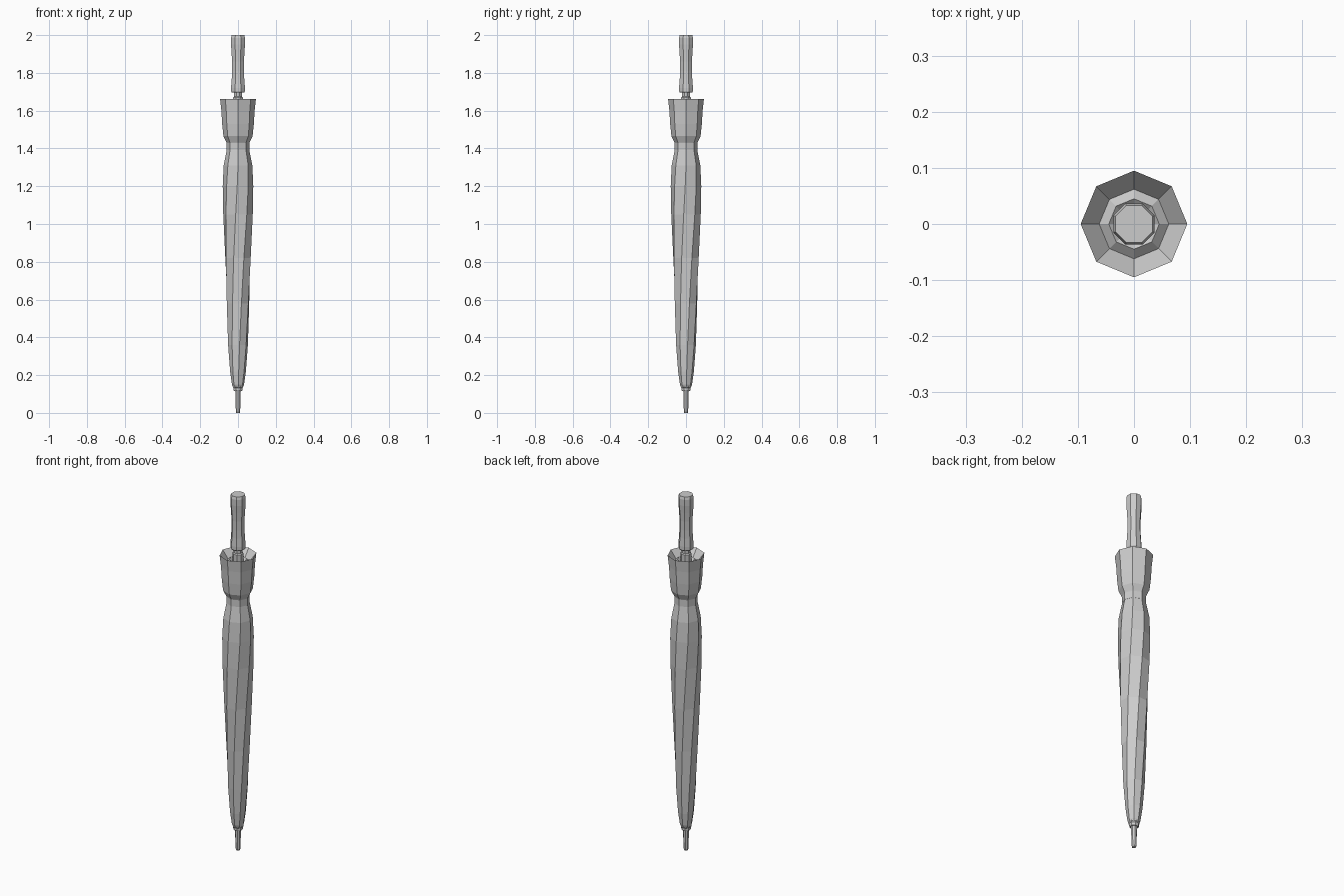
import bpy, bmesh, math


def lathe(name, profile, turn=0.0, cap=True, sides=8):
    """Skin eight-sided rings; each profile point is (radius, z[, twist degrees])."""
    bm = bmesh.new()
    rings = []
    for r, z, *tw in profile:
        a0 = math.radians(turn + (tw[0] if tw else 0))
        rings.append([bm.verts.new((r * math.cos(a0 + math.tau * i / sides),
                                    r * math.sin(a0 + math.tau * i / sides), z))
                      for i in range(sides)])
    for a, b in zip(rings, rings[1:]):
        for i in range(sides):
            j = (i + 1) % sides
            bm.faces.new((a[i], a[j], b[j], b[i]))
    if cap:
        bm.faces.new(rings[0][::-1])
        bm.faces.new(rings[-1])
    bmesh.ops.recalc_face_normals(bm, faces=bm.faces[:])
    me = bpy.data.meshes.new(name)
    bm.to_mesh(me)
    bm.free()
    ob = bpy.data.objects.new(name, me)
    bpy.context.collection.objects.link(ob)
    return ob


# Rolled fabric, spiralling towards the tip
lathe("rolled_canopy", [
    (0.026, 0.135, -42), (0.032, 0.15, -42), (0.042, 0.22, -40),
    (0.053, 0.36, -36), (0.062, 0.58, -28), (0.071, 0.82, -19),
    (0.079, 1.05, -9), (0.081, 1.20, -3), (0.076, 1.31, 0),
    (0.060, 1.39), (0.055, 1.41)])

# Strap around the waist
lathe("strap", [(0.057, 1.39), (0.060, 1.392), (0.060, 1.43), (0.057, 1.432)])

# Flared fabric rim with a shallow pleated inside
lathe("flared_rim", [
    (0.056, 1.42), (0.062, 1.435), (0.077, 1.465), (0.084, 1.53),
    (0.088, 1.60), (0.095, 1.663), (0.062, 1.62), (0.045, 1.635),
    (0.022, 1.615)])

# Shaft between canopy and grip
lathe("shaft", [(0.028, 1.60), (0.028, 1.67), (0.023, 1.675), (0.023, 1.705)], 22.5)

# Shaped grip
lathe("grip", [
    (0.035, 1.695), (0.040, 1.702), (0.040, 1.72), (0.036, 1.765),
    (0.034, 1.81), (0.034, 1.86), (0.037, 1.91), (0.040, 1.95),
    (0.040, 1.985), (0.036, 2.0)], 22.5)

# Collar and metal tip
lathe("tip_collar", [(0.022, 0.115), (0.025, 0.12), (0.025, 0.132), (0.029, 0.137),
                     (0.029, 0.145)], 22.5)
lathe("tip", [(0.010, 0.0), (0.0125, 0.01), (0.016, 0.12)], 22.5)
